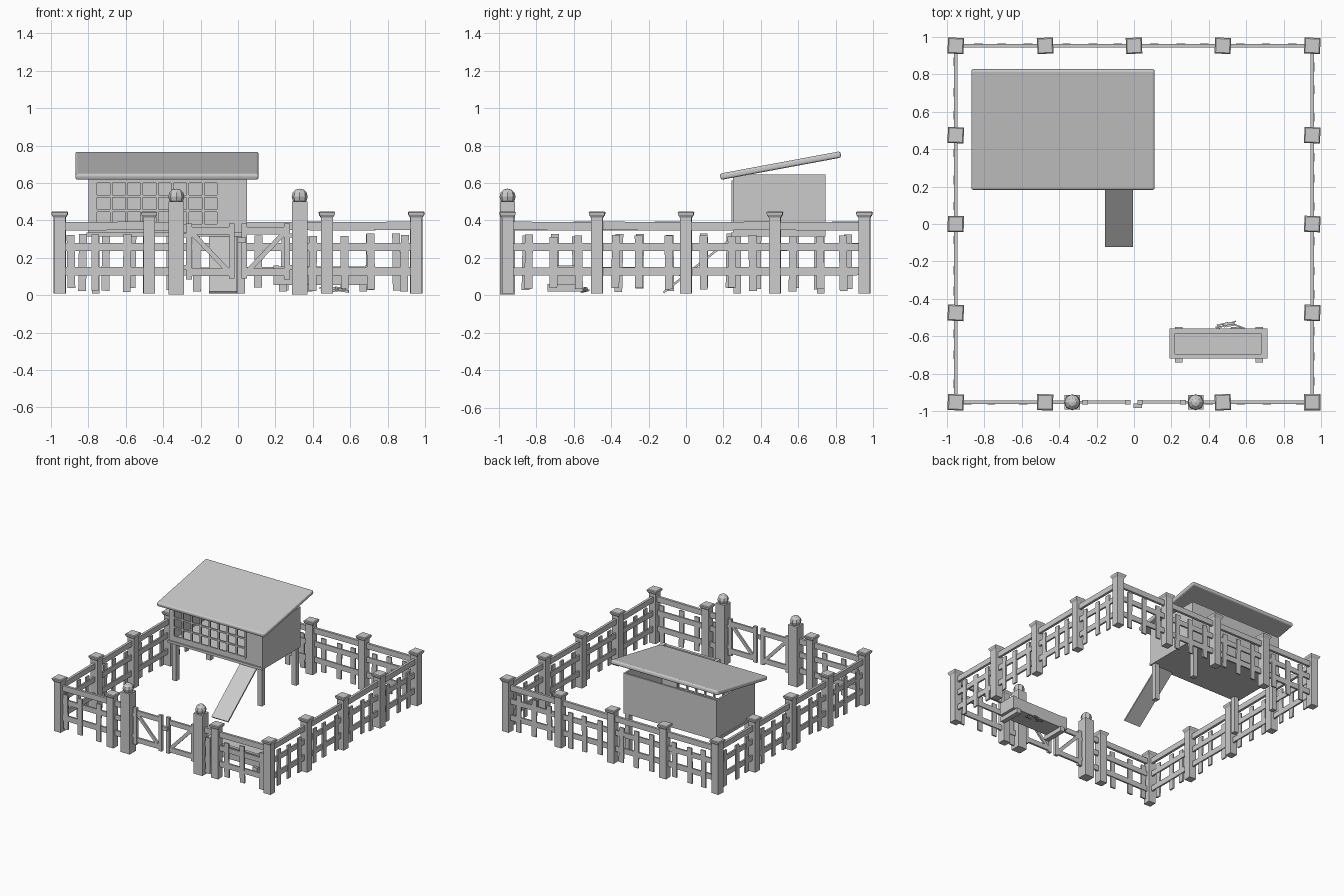
import bpy, bmesh, math, random
from mathutils import Matrix, Vector

if "Cube" in bpy.data.objects:
    bpy.data.objects.remove(bpy.data.objects["Cube"])

random.seed(4)


def build(name, boxes):
    """One object from (centre, size[, rotation matrix]) boxes."""
    bm = bmesh.new()
    for b in boxes:
        rot = b[2] if len(b) > 2 else Matrix.Identity(4)
        m = Matrix.Translation(b[0]) @ rot @ Matrix.Diagonal((*b[1], 1))
        bmesh.ops.create_cube(bm, size=1, matrix=m)
    me = bpy.data.meshes.new(name)
    bm.to_mesh(me)
    bm.free()
    ob = bpy.data.objects.new(name, me)
    bpy.context.collection.objects.link(ob)
    return ob


def span(x0, x1, y0, y1, z0, z1):
    return (((x0 + x1) / 2, (y0 + y1) / 2, (z0 + z1) / 2), (x1 - x0, y1 - y0, z1 - z0))


def rot(angle, axis):
    return Matrix.Rotation(angle, 4, axis)


E = 0.953
STOPS = [-E, -0.475, 0, 0.475, E]


# Fence posts with flared caps
def fence_post(x, y):
    bm = bmesh.new()
    levels = [(0.01, 0.031), (0.415, 0.031), (0.43, 0.041), (0.443, 0.043), (0.448, 0.037)]
    tilt = rot(random.uniform(-0.06, 0.06), 'Z')
    rings = []
    for z, h in levels:
        rings.append([bm.verts.new(Vector((x, y, z)) + tilt @ Vector((a * h, b * h, 0)))
                      for a, b in ((-1, -1), (1, -1), (1, 1), (-1, 1))])
    for r, s in zip(rings, rings[1:]):
        for i in range(4):
            j = (i + 1) % 4
            bm.faces.new((r[i], r[j], s[j], s[i]))
    bm.faces.new(rings[0][::-1])
    bm.faces.new(rings[-1])
    me = bpy.data.meshes.new("fence_post")
    bm.to_mesh(me)
    bm.free()
    bpy.context.collection.objects.link(bpy.data.objects.new("fence_post", me))


spots = {(x, s * E) for x in STOPS for s in (-1, 1)} | {(s * E, y) for y in STOPS for s in (-1, 1)}
for p in sorted(spots - {(0, -E)}):
    fence_post(*p)


# Fence panels: three rails and loose pickets, placed along one side
def fence_run(name, a, b, offsets, turn):
    boxes = []
    L, mid = b - a, (a + b) / 2
    for z, h, t in ((0.37, 0.045, 0.02), (0.258, 0.042, 0.014), (0.128, 0.044, 0.014)):
        boxes.append(((mid, -E, z), (L, t, h), rot(random.uniform(-0.008, 0.008), 'Y')))
    for o in offsets:
        z0, z1 = 0.03 + random.uniform(-0.012, 0.012), 0.32 + random.uniform(-0.01, 0.01)
        boxes.append(((a + o, -E - 0.005, (z0 + z1) / 2), (0.042, 0.012, z1 - z0),
                      rot(random.uniform(-0.02, 0.02), 'Y')))
    ob = build(name, boxes)
    ob.rotation_euler.z = turn


for side, turn in (("right", 90), ("back", 180), ("left", -90)):
    for a, b in zip(STOPS, STOPS[1:]):
        offs = [o + random.uniform(-0.015, 0.015) for o in (0.1, 0.235, 0.37)]
        fence_run(side + "_fence_panel", a, b, offs, math.radians(turn))
fence_run("front_fence_left", -E, -0.475, (0.06, 0.19, 0.36), 0)
fence_run("front_fence_right", 0.475, E, (0.095, 0.235, 0.415), 0)
fence_run("front_fence_short_left", -0.475, -0.33, (), 0)
fence_run("front_fence_short_right", 0.33, 0.475, (0.07,), 0)

# Gate posts with faceted ball finials, and the two gate leaves
for s in (-1, 1):
    build("gate_post", [span(s * .33 - .041, s * .33 + .041, -E - .04, -E + .04, 0.005, 0.5)])
    bpy.ops.mesh.primitive_uv_sphere_add(segments=8, ring_count=6, radius=0.043,
                                         location=(s * .33, -E, 0.527))
    bpy.context.object.name = "gate_post_ball"
    y = -E
    diag = Vector((0.19, 0, 0.2))
    build("gate_leaf", [
        ((s * .262, y, .235), (.032, .022, .3)),
        ((s * .034, y, .237), (.03, .022, .295)),
        ((s * .15, y, .345), (.23, .016, .04)),
        ((s * .15, y, .122), (.23, .016, .04)),
        ((s * .15, y, .232), (diag.length, .014, .026), rot(-s * math.atan2(.2, .19), 'Y')),
    ])
    build("gate_hinges", [((s * .285, y, z), (.03, .014, .022)) for z in (.15, .32)])
build("gate_latch", [((0.02, -0.972, 0.295), (0.045, 0.022, 0.03))])

# Coop: open-topped box with a wire front
X0, X1, Y0, Y1, Z0, Z1 = -0.80, 0.048, 0.25, 0.745, 0.325, 0.645
T = 0.015
build("coop_body", [
    span(X0 - .01, X1, Y0 - .01, Y1, Z0 - .01, Z0 + .01),
    span(X0, X0 + T, Y0, Y1, Z0, Z1),
    span(X1 - T, X1, Y0, Y1, Z0, Z1),
    span(X0, X1, Y1 - T, Y1, Z0, Z1),
    span(-0.105, X1, Y0, Y0 + T, Z0, Z1),
    span(X0, X0 + .04, Y0, Y0 + T, Z0, Z1),
    span(X0, X1, Y0, Y0 + T, Z0, 0.375),
    span(X0, X1, Y0, Y0 + T, 0.608, Z1),
])
gx0, gx1, gz0, gz1 = -0.76, -0.105, 0.375, 0.608
build("coop_front_grid",
      [((gx0 + (gx1 - gx0) * i / 8, Y0, (gz0 + gz1) / 2), (.013, .012, gz1 - gz0)) for i in range(9)] +
      [(((gx0 + gx1) / 2, Y0, gz0 + (gz1 - gz0) * i / 3), (gx1 - gx0, .012, .013)) for i in range(4)])

for x in (X0 + .04, X1 - .03):
    for y in (Y0 + .025, Y1 - .025):
        build("coop_leg", [span(x - .02, x + .02, y - .02, y + .02, 0.01, Z0)])

# Sloping roof with rounded front and back edges
ang = math.atan2(0.115, 0.62)
roof = build("coop_roof", [((0, 0, 0), (0.98, 0.655, 0.034))])
roof.location = (-0.38, 0.505, 0.693)
roof.rotation_euler.x = ang
bev = roof.modifiers.new("round_edge", 'BEVEL')
bev.width, bev.segments = 0.012, 3

# Ramp
ry, rz = 0.39, 0.31
build("ramp", [((-0.08, -0.12 + ry / 2, 0.015 + rz / 2), (0.15, math.hypot(ry, rz), 0.012),
                rot(math.atan2(rz, ry), 'X'))])

# Feeding trough with rim, feed bed and feet
tx0, tx1, ty0, ty1 = 0.19, 0.715, -0.72, -0.56
build("trough", [
    span(tx0, tx1, ty0, ty0 + .025, .06, .155),
    span(tx0, tx1, ty1 - .025, ty1, .06, .155),
    span(tx0, tx0 + .03, ty0, ty1, .06, .16),
    span(tx1 - .035, tx1, ty0, ty1, .06, .16),
    span(tx0, tx1, ty0, ty1, .055, .075),
])
build("trough_feed", [span(tx0 + .02, tx1 - .02, ty0 + .02, ty1 - .02, .07, .135)])
build("trough_feet", [span(x - .02, x + .02, ty0 - .02, ty1 + .01, .02, .06) for x in (.24, .67)])

# Scattered straw beside the trough
build("straw", [((random.uniform(.45, .61), random.uniform(-.57, -.525), random.uniform(.02, .04)),
                 (.06, .008, .008), rot(random.uniform(-.7, .7), 'Z') @ rot(random.uniform(-.2, .2), 'Y'))
                for _ in range(10)])
